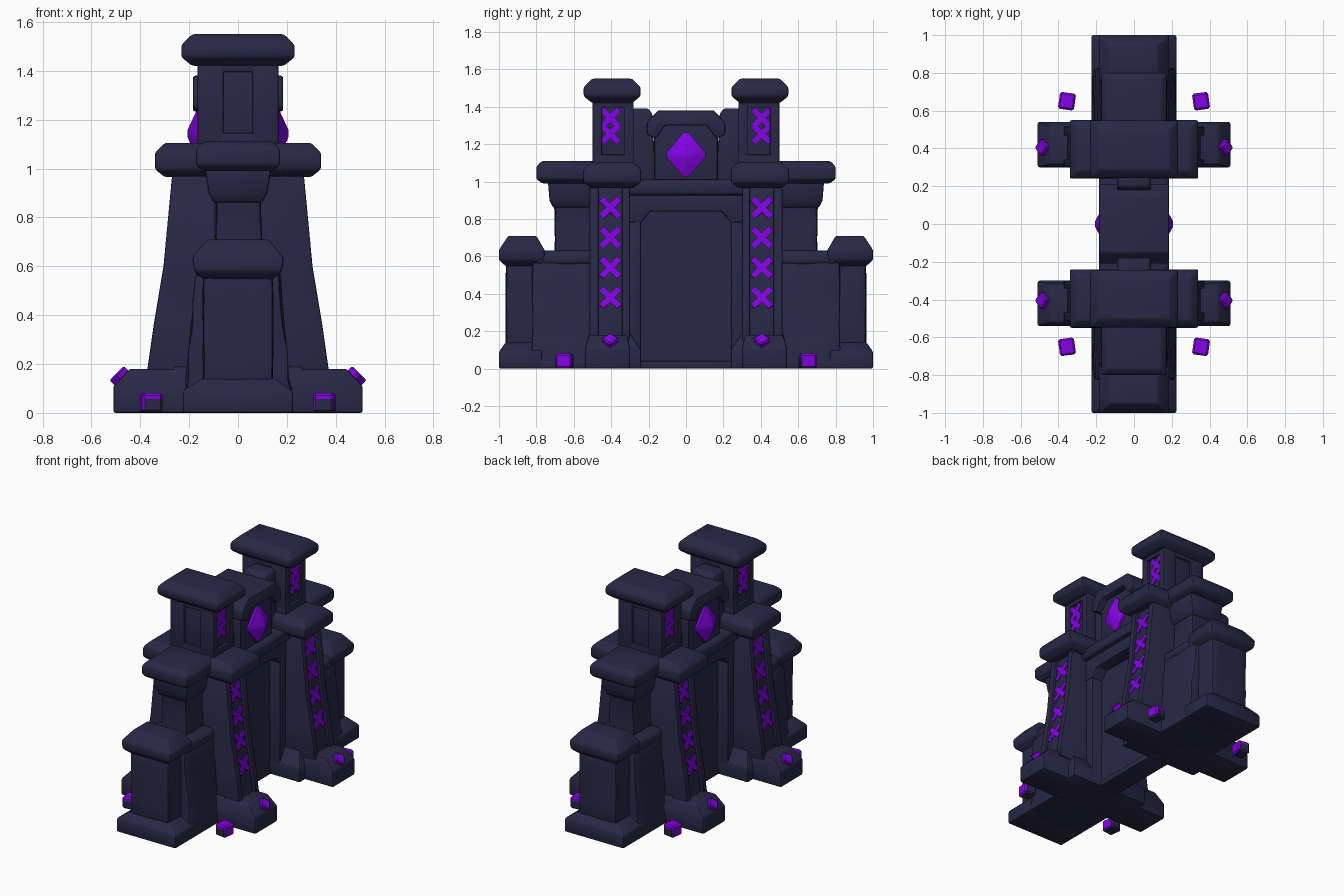
import bpy, bmesh, math, random
from mathutils import Matrix, Vector

random.seed(4)
if bpy.data.objects.get("Cube"):
    bpy.data.objects.remove(bpy.data.objects["Cube"], do_unlink=True)


def material(name, colour):
    m = bpy.data.materials.new(name)
    m.use_nodes = True
    m.diffuse_color = colour
    m.node_tree.nodes["Principled BSDF"].inputs["Base Color"].default_value = colour
    return m


STONE = material("dark slate stone", (0.022, 0.021, 0.062, 1))
GLOW = material("violet crystal", (0.225, 0.001, 0.77, 1))


def finish(name, bm, mats, mirror="", bevel=0.0, segments=2):
    """Turn a bmesh into an object, mirrored, bevelled and smoothed by angle."""
    bmesh.ops.recalc_face_normals(bm, faces=bm.faces)
    mesh = bpy.data.meshes.new(name)
    bm.to_mesh(mesh)
    bm.free()
    for mat in mats:
        mesh.materials.append(mat)
    ob = bpy.data.objects.new(name, mesh)
    bpy.context.collection.objects.link(ob)
    if mirror:
        mod = ob.modifiers.new("mirror", "MIRROR")
        mod.use_axis = ["X" in mirror, "Y" in mirror, False]
        mod.use_mirror_merge = False
    if bevel:
        mod = ob.modifiers.new("bevel", "BEVEL")
        mod.width, mod.segments = bevel, segments
        mod.limit_method, mod.angle_limit = "ANGLE", math.radians(30)
    bpy.ops.object.select_all(action="DESELECT")
    ob.select_set(True)
    bpy.context.view_layer.objects.active = ob
    bpy.ops.object.convert(target="MESH")
    bpy.ops.object.shade_smooth_by_angle(angle=math.radians(35))


def loft(name, rings, mirror="Y", bevel=0.01, rough=0.0):
    """Stack of rectangles (z, half x, y low, y high), optionally hewn uneven."""
    bm = bmesh.new()
    loops = [[bm.verts.new(p) for p in
              ((-h, a, z), (h, a, z), (h, b, z), (-h, b, z))] for z, h, a, b in rings]
    bm.faces.new(loops[0])
    bm.faces.new(loops[-1])
    for low, high in zip(loops, loops[1:]):
        for i in range(4):
            j = (i + 1) % 4
            bm.faces.new((low[i], low[j], high[j], high[i]))
    if rough:
        bmesh.ops.subdivide_edges(bm, edges=bm.edges[:], cuts=3, use_grid_fill=True)
        for v in bm.verts:
            if v.co.z > 0.05:
                v.co += Vector([random.uniform(-rough, rough) for _ in range(3)])
    finish(name, bm, [STONE], mirror, bevel)


def slab(name, half_profile, depth, bevel=0.01):
    """Symmetric (y, z) outline extruded along x."""
    outline = half_profile + [(-y, z) for y, z in reversed(half_profile)]
    bm = bmesh.new()
    face = bm.faces.new([bm.verts.new((-depth, y, z)) for y, z in outline])
    new = bmesh.ops.extrude_face_region(bm, geom=[face])["geom"]
    bmesh.ops.translate(bm, vec=(2 * depth, 0, 0),
                        verts=[v for v in new if isinstance(v, bmesh.types.BMVert)])
    finish(name, bm, [STONE], "", bevel)


def cap(name, z0, z1, hx, y0, y1, c=0.04, mirror="Y"):
    """Coping stone with sloped top and undercut edges."""
    loft(name, [(z0, hx - c, y0 + c, y1 - c), (z0 + c * 0.8, hx, y0, y1),
                (z1 - c, hx, y0, y1), (z1, hx - c, y0 + c, y1 - c)], mirror)


def cube(matrix, size):
    bm = bmesh.new()
    bmesh.ops.create_cube(bm, size=1, matrix=matrix @ Matrix.Diagonal((*size, 1)))
    return bm


# Main towers: flared foot, tapering shaft, raised strips framing the rune panel
SHAFT = [(0.15, 0.375), (0.36, 0.345), (0.60, 0.305), (0.97, 0.27)]
SUNK = 0.018
loft("tower_foot", [(0, 0.51, 0.30, 0.54), (0.11, 0.51, 0.30, 0.54),
                    (0.18, 0.445, 0.315, 0.52)])
loft("tower_inner_foot", [(0, 0.30, 0.24, 0.54), (0.10, 0.30, 0.24, 0.54),
                          (0.19, 0.26, 0.30, 0.52)])
loft("tower_core", [(z, h - SUNK, 0.31, 0.505) for z, h in SHAFT])
for y0, y1 in ((0.30, 0.342), (0.468, 0.515)):
    loft("tower_edge_strip", [(z, h, y0, y1) for z, h in SHAFT], bevel=0.006)
cap("tower_cornice", 0.965, 1.105, 0.34, 0.24, 0.55)

# Turrets with corner posts, leaving sunk panels on every side
loft("turret_core", [(1.08, 0.148, 0.295, 0.485), (1.44, 0.148, 0.295, 0.485)])
for y in (0.305, 0.475):
    finish("turret_corner_post", cube(Matrix.Translation((0.1125, y, 1.26)),
                                      (0.105, 0.05, 0.36)), [STONE], "XY", 0.006)
for z0, z1 in ((1.08, 1.145), (1.395, 1.44)):
    loft("turret_rail", [(z0, 0.165, 0.28, 0.50), (z1, 0.165, 0.28, 0.50)], bevel=0.006)
cap("turret_cap", 1.42, 1.55, 0.232, 0.243, 0.547, 0.045)

# Outer shoulders behind the towers
loft("shoulder_wall", [(0.5, 0.10, 0.48, 0.70), (0.86, 0.09, 0.48, 0.70),
                       (0.97, 0.13, 0.48, 0.73)], rough=0.005)
loft("shoulder_corbel", [(0.86, 0.10, 0.48, 0.71), (0.90, 0.12, 0.48, 0.73),
                         (1.02, 0.14, 0.48, 0.74)])
cap("shoulder_cornice", 0.99, 1.11, 0.172, 0.45, 0.80, 0.03)

# Low side walls and end posts
loft("side_wall", [(0, 0.225, 0.46, 0.82), (0.14, 0.21, 0.46, 0.82),
                   (0.56, 0.17, 0.46, 0.82)], rough=0.007)
cap("side_wall_ledge", 0.55, 0.63, 0.175, 0.48, 0.80, 0.02)
loft("post_foot", [(0, 0.225, 0.77, 1.0), (0.09, 0.225, 0.77, 1.0),
                   (0.14, 0.15, 0.79, 0.965)])
loft("post_shaft", [(0.1, 0.142, 0.78, 0.962), (0.6, 0.142, 0.78, 0.962)],
     rough=0.004)
loft("post_cap", [(0.545, 0.14, 0.79, 0.96), (0.58, 0.18, 0.757, 1.0),
                  (0.635, 0.188, 0.757, 1.0), (0.71, 0.125, 0.80, 0.95)])

# Gate: deep-set door, sill, jambs and lintel
loft("door", [(0.03, 0.07, -0.27, 0.27), (0.85, 0.07, -0.27, 0.27)],
     mirror="", bevel=0, rough=0.005)
loft("door_sill", [(0, 0.08, -0.32, 0.32), (0.04, 0.08, -0.32, 0.32)], mirror="")
loft("door_jamb", [(0, 0.15, 0.24, 0.33), (0.86, 0.15, 0.24, 0.33)])
slab("door_lintel", [(0.19, 0.84), (0.24, 0.78), (0.32, 0.78), (0.32, 0.94)], 0.155)
cap("gate_cornice", 0.925, 1.01, 0.185, -0.32, 0.32, 0.015, "")

# Crest above the gate
loft("crest_body", [(0.98, 0.14, -0.17, 0.17), (1.34, 0.14, -0.17, 0.17)], mirror="")
slab("crest_hood", [(0.11, 1.30), (0.16, 1.23), (0.21, 1.25), (0.21, 1.315), (0.15, 1.38)],
     0.185)
loft("crest_shoulder", [(0.98, 0.09, 0.16, 0.30), (1.36, 0.09, 0.18, 0.30),
                        (1.39, 0.08, 0.20, 0.30)])

# Large crystal on each face of the crest
bm = bmesh.new()
bmesh.ops.create_uvsphere(bm, u_segments=4, v_segments=2, radius=1)
bmesh.ops.transform(bm, verts=bm.verts, matrix=Matrix.Translation((0.15, 0, 1.143))
                    @ Matrix.Diagonal((0.07, 0.13, 0.152, 1)))
finish("crest_crystal", bm, [GLOW], "X", 0.014, 1)

# Lozenge crystals standing out of the sloped edge of each tower foot
finish("foot_crystal", cube(Matrix.Translation((0.472, 0.405, 0.138))
                            @ Matrix.Rotation(math.pi / 4, 4, "Y")
                            @ Matrix.Rotation(math.pi / 4, 4, "Z"),
                            (0.066, 0.066, 0.07)), [GLOW], "XY", 0.007, 1)

# Loose crystals on the ground, with stone undersides and lower ends
bm = cube(Matrix.Translation((0.355, 0.65, 0.041)) @ Matrix.Rotation(0.14, 4, "Z"),
          (0.085, 0.09, 0.08))
bmesh.ops.bisect_plane(bm, geom=bm.verts[:] + bm.edges[:] + bm.faces[:],
                       plane_co=(0, 0, 0.056), plane_no=(0, 0, 1))
bm.normal_update()
for f in bm.faces:
    low_end = abs(f.normal.y) > 0.7 and f.calc_center_median().z < 0.056
    f.material_index = int(f.normal.z < -0.5 or low_end)
finish("ground_crystal", bm, [GLOW, STONE], "XY", 0.01, 1)


# Cross-shaped runes lying in the sunk panels
def rune(name, x, z, tilt, size):
    place = Matrix.Translation((x, 0.405, z)) @ Matrix.Rotation(tilt, 4, "Y")
    for turn in (-1, 1):
        finish(name, cube(place @ Matrix.Rotation(turn * math.pi / 4, 4, "X"),
                          (0.009, 0.034, size)), [GLOW], "XY")


for z in (0.38, 0.54, 0.70, 0.86):
    (z0, h0), (z1, h1) = next(p for p in zip(SHAFT, SHAFT[1:]) if p[0][0] <= z < p[1][0])
    slope = (h1 - h0) / (z1 - z0)
    rune("tower_rune", h0 + slope * (z - z0) - SUNK + 0.004, z, math.atan(slope), 0.138)
for z in (1.255, 1.34):
    rune("turret_rune", 0.152, z, 0, 0.13)
